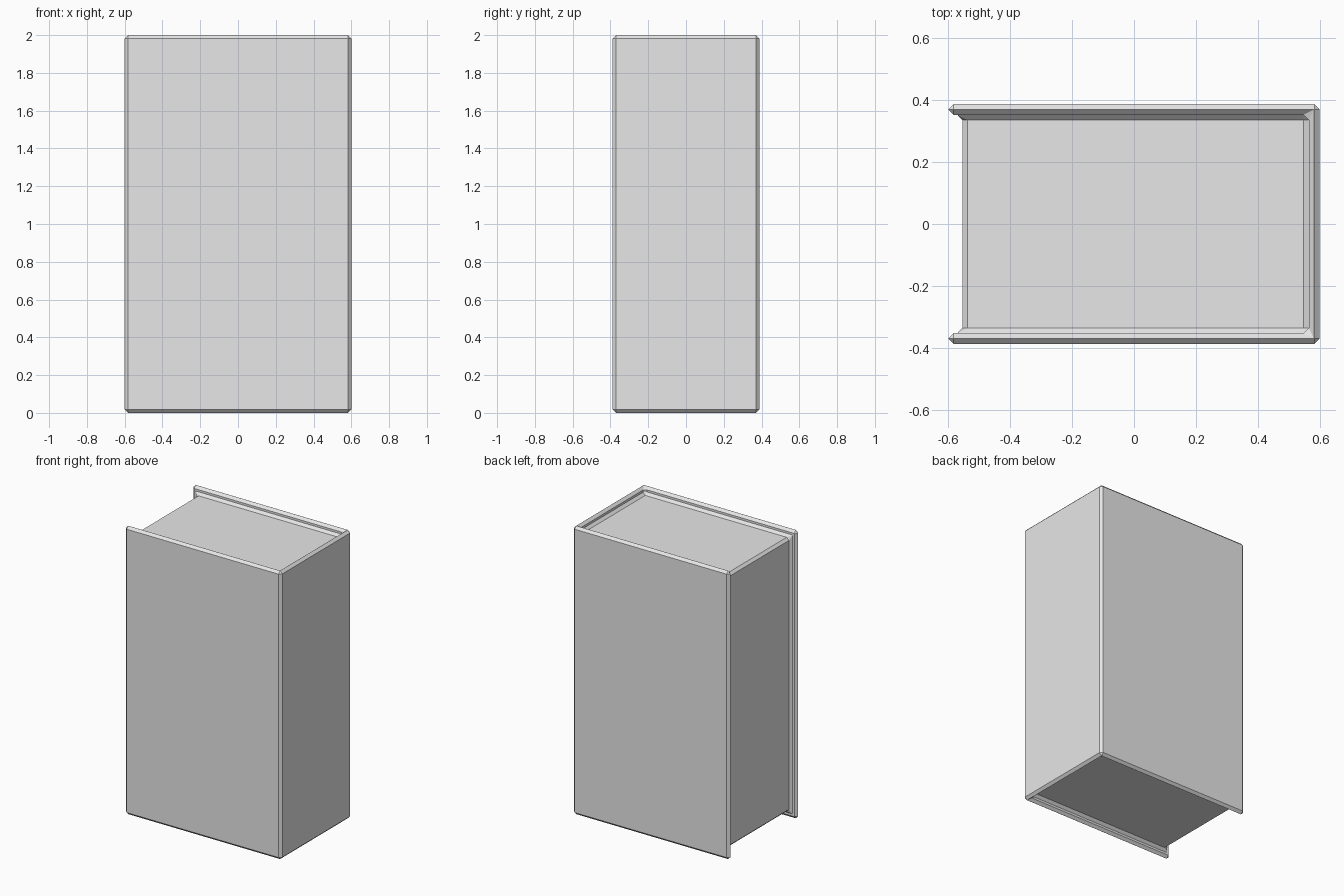
import bpy
import bmesh
from mathutils import Vector

cube = bpy.data.objects.get("Cube")
if cube:
    bpy.data.objects.remove(cube, do_unlink=True)

# Overall size, cover board thickness, and how far the pages sit back
HALF = Vector((0.6, 0.388, 1.0))
BOARD = 0.035
FORE_EDGE_DEPTH = 0.045
END_DEPTH = 0.05

grey = bpy.data.materials.new("plain grey")
grey.use_nodes = True
grey.diffuse_color = (0.8, 0.8, 0.8, 1)
grey.node_tree.nodes["Principled BSDF"].inputs["Base Color"].default_value = (0.8, 0.8, 0.8, 1)

# Solid block standing on the ground
bm = bmesh.new()
bmesh.ops.create_cube(bm, size=2)
for v in bm.verts:
    v.co = Vector((v.co.x * HALF.x, v.co.y * HALF.y, (v.co.z + 1) * HALF.z))

# Mark out the boards and the spine
inner_y, inner_x = HALF.y - BOARD, HALF.x - BOARD
for point, normal in (((0, inner_y, 0), (0, 1, 0)),
                      ((0, -inner_y, 0), (0, 1, 0)),
                      ((inner_x, 0, 0), (1, 0, 0))):
    bmesh.ops.bisect_plane(bm, geom=bm.verts[:] + bm.edges[:] + bm.faces[:],
                           plane_co=point, plane_no=normal)

# Push the page faces (top, fore edge, bottom) in from the cover
bm.normal_update()
pages = [f for f in bm.faces
         if abs(f.normal.y) < 0.5 and f.normal.x < 0.5
         and abs(f.calc_center_median().y) < inner_y
         and f.calc_center_median().x < inner_x]
result = bmesh.ops.extrude_face_region(bm, geom=pages)
leftover = [f for f in pages if f.is_valid]
if leftover:
    bmesh.ops.delete(bm, geom=leftover, context='FACES')
for v in (g for g in result["geom"] if isinstance(g, bmesh.types.BMVert)):
    v.co.z += END_DEPTH if v.co.z < HALF.z else -END_DEPTH
    if v.co.x < 0:
        v.co.x += FORE_EDGE_DEPTH

# Merge coplanar pieces
bmesh.ops.dissolve_limit(bm, angle_limit=0.01, verts=bm.verts[:], edges=bm.edges[:])
bmesh.ops.recalc_face_normals(bm, faces=bm.faces[:])

mesh = bpy.data.meshes.new("book")
bm.to_mesh(mesh)
bm.free()
mesh.materials.append(grey)
book = bpy.data.objects.new("book", mesh)
bpy.context.collection.objects.link(book)

# Chamfer every edge, inside and out
bevel = book.modifiers.new("chamfer", 'BEVEL')
bevel.width = 0.0172
bevel.segments = 1
bevel.limit_method = 'ANGLE'
